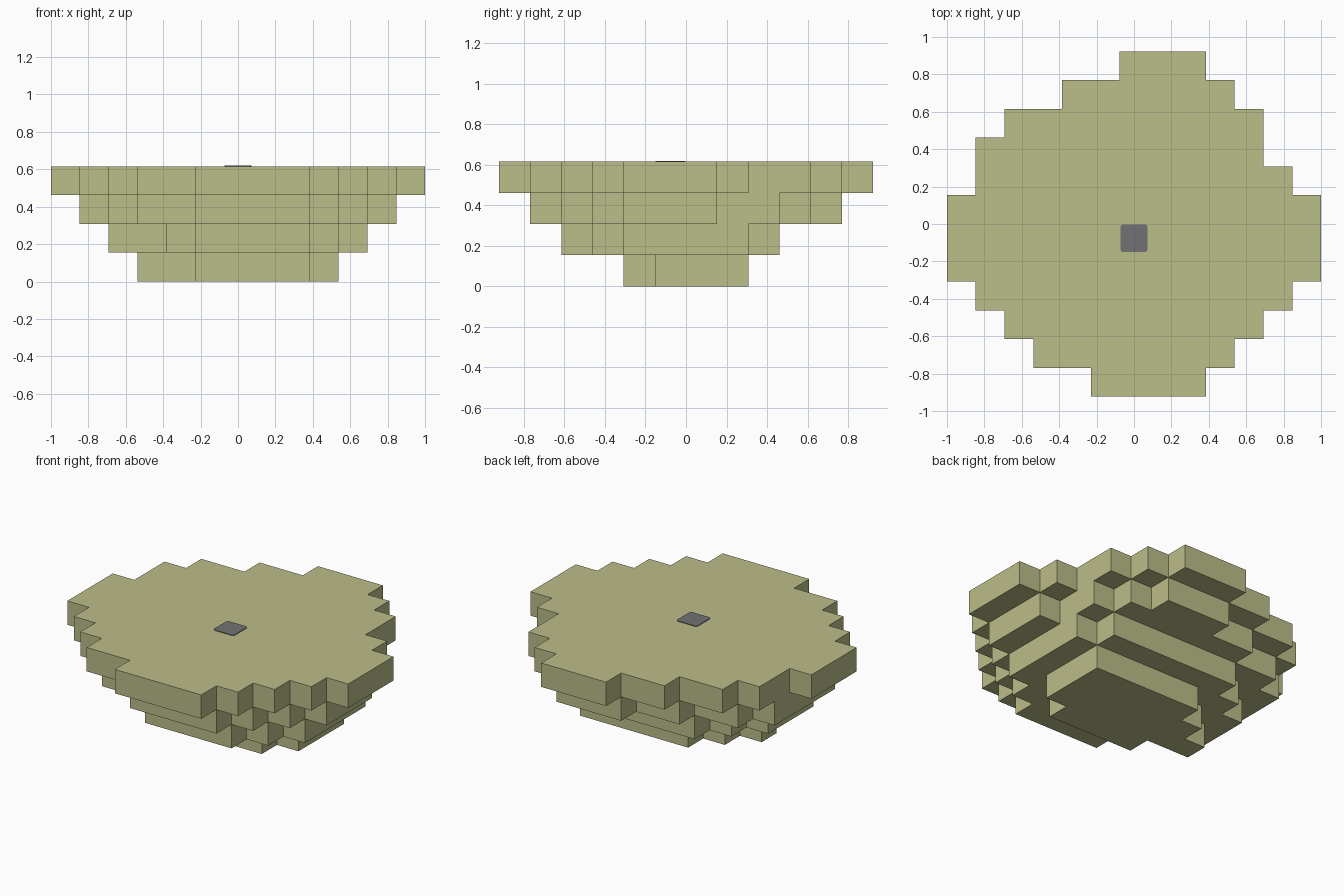
import bpy
import bmesh
from mathutils import Vector

if "Cube" in bpy.data.objects:
    bpy.data.objects.remove(bpy.data.objects["Cube"], do_unlink=True)

CELL = 2 / 13
CENTRE = Vector((6.5, 6, 0))

# Each layer, bottom to top: first row, then the (start, end) cells of each row going back
LAYERS = [
    (4, [(5, 9), (3, 10), (4, 10), (5, 10)]),
    (2, [(5, 9), (4, 10), (2, 11), (2, 11), (2, 11), (3, 11), (4, 10)]),
    (1, [(5, 9), (3, 10), (2, 11), (1, 12), (1, 12), (1, 12),
         (1, 11), (2, 11), (4, 10), (6, 9)]),
    (0, [(5, 9), (3, 10), (2, 11), (1, 12), (0, 13), (0, 13), (0, 13),
         (1, 12), (1, 11), (2, 11), (4, 10), (6, 9)]),
]


def make_material(name, colour):
    mat = bpy.data.materials.new(name)
    mat.use_nodes = True
    mat.diffuse_color = colour
    mat.node_tree.nodes["Principled BSDF"].inputs["Base Color"].default_value = colour
    return mat


def make_object(name, bm, mat):
    mesh = bpy.data.meshes.new(name)
    bmesh.ops.recalc_face_normals(bm, faces=bm.faces)
    bm.to_mesh(mesh)
    bm.free()
    mesh.materials.append(mat)
    obj = bpy.data.objects.new(name, mesh)
    bpy.context.collection.objects.link(obj)
    return obj


def add_cell_face(bm, cell, axis, side):
    """Add one wall of a cell, wound to face outward."""
    u, v = (axis + 1) % 3, (axis + 2) % 3
    corners = []
    for a, b in ((0, 0), (1, 0), (1, 1), (0, 1)):
        p = Vector(cell)
        p[axis] += side
        p[u] += a
        p[v] += b
        corners.append(bm.verts.new((p - CENTRE) * CELL))
    bm.faces.new(corners if side else corners[::-1])


# Stepped platform: only outer walls of the filled cells, merged into large flat faces
cells = {(x, first + row, z)
         for z, (first, rows) in enumerate(LAYERS)
         for row, (start, end) in enumerate(rows)
         for x in range(start, end)}
bm = bmesh.new()
for cell in sorted(cells):
    for axis in range(3):
        for side in (0, 1):
            neighbour = list(cell)
            neighbour[axis] += 1 if side else -1
            if tuple(neighbour) not in cells:
                add_cell_face(bm, cell, axis, side)
bmesh.ops.remove_doubles(bm, verts=bm.verts, dist=CELL / 100)
bmesh.ops.dissolve_limit(bm, angle_limit=0.01, verts=bm.verts, edges=bm.edges)
make_object("stepped_platform", bm, make_material("olive", (0.5, 0.51, 0.25, 1)))

# Thin centre plate with clipped corners
bm = bmesh.new()
bmesh.ops.create_grid(bm, x_segments=1, y_segments=1, size=0.073)
bmesh.ops.bevel(bm, geom=bm.verts[:], offset=0.01, segments=1, affect='VERTICES')
lid = bmesh.ops.extrude_face_region(bm, geom=bm.faces[:])
bmesh.ops.translate(bm, vec=(0, 0, 0.004),
                    verts=[g for g in lid["geom"] if isinstance(g, bmesh.types.BMVert)])
plate = make_object("centre_plate", bm, make_material("grey", (0.17, 0.17, 0.18, 1)))
plate.location = (0, -CELL / 2, CELL * len(LAYERS))
